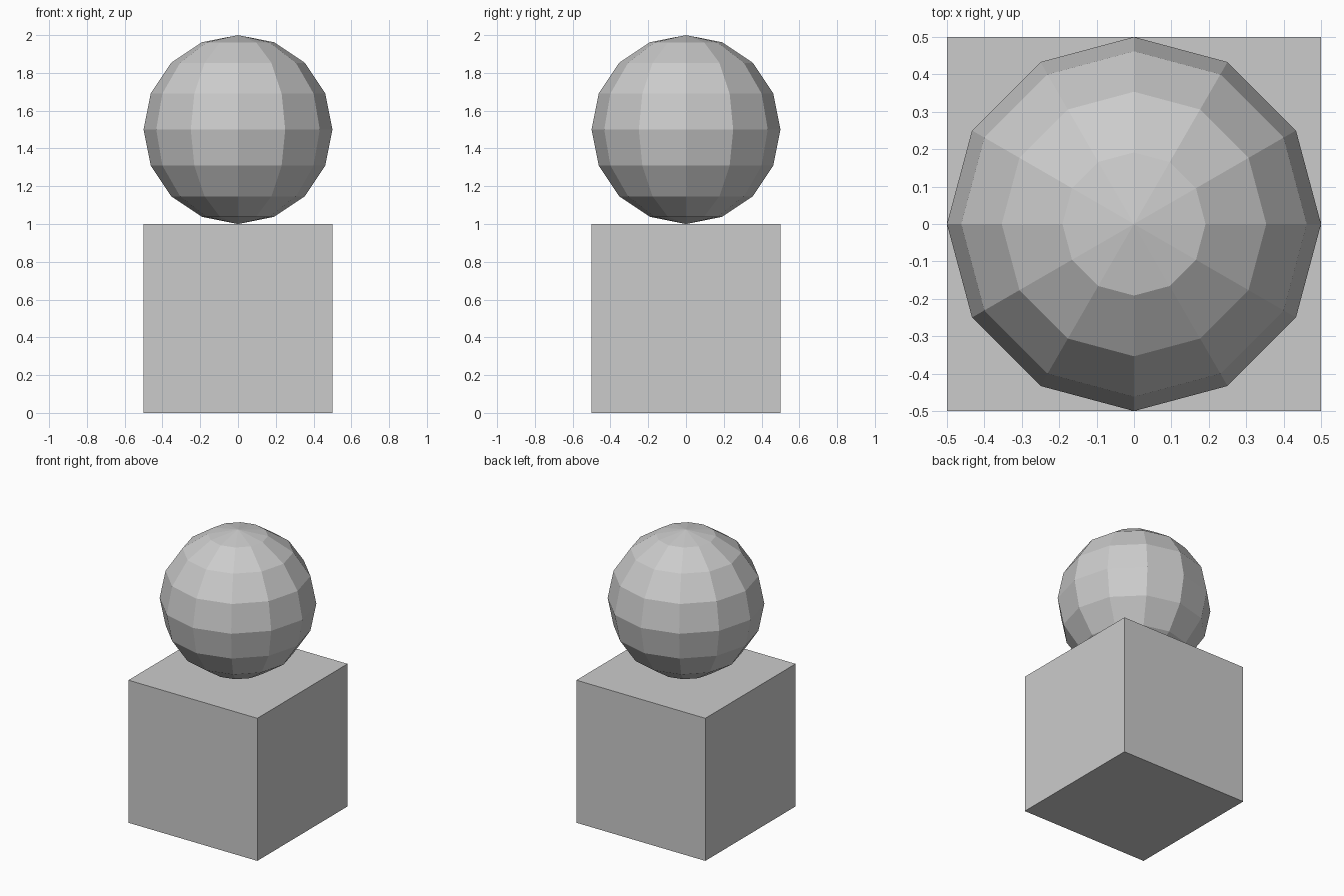
import bpy

if "Cube" in bpy.data.objects:
    bpy.data.objects.remove(bpy.data.objects["Cube"])

# Cube base standing on the ground
bpy.ops.mesh.primitive_cube_add(size=1, location=(0, 0, 0.5))
bpy.context.object.name = "base_block"

# Low-poly ball resting on the base
bpy.ops.mesh.primitive_uv_sphere_add(segments=12, ring_count=8, radius=0.5, location=(0, 0, 1.5))
ball = bpy.context.object
ball.name = "ball"
bpy.ops.object.shade_flat()
